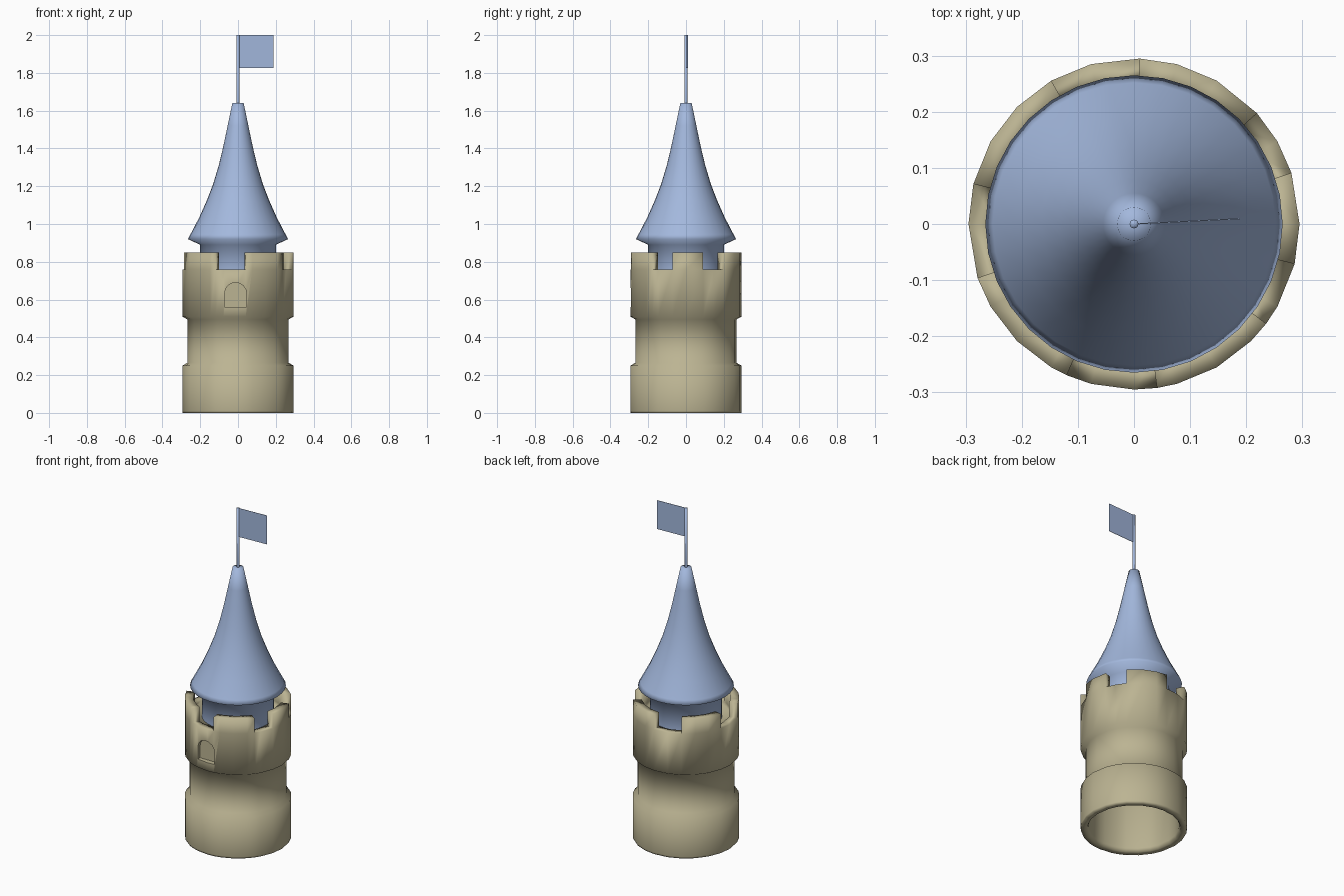
import bpy, bmesh, math

if "Cube" in bpy.data.objects:
    bpy.data.objects.remove(bpy.data.objects["Cube"])


def material(name, rgb):
    m = bpy.data.materials.new(name)
    m.diffuse_color = (*rgb, 1)
    m.use_nodes = True
    m.node_tree.nodes["Principled BSDF"].inputs["Base Color"].default_value = m.diffuse_color
    return m


SAND = material("sand stone", (0.50, 0.455, 0.29))
BLUE = material("slate blue", (0.366, 0.479, 0.723))


def finish(name, bm, mat, smooth=True):
    bmesh.ops.recalc_face_normals(bm, faces=bm.faces)
    me = bpy.data.meshes.new(name)
    bm.to_mesh(me)
    bm.free()
    me.materials.append(mat)
    for p in me.polygons:
        p.use_smooth = smooth
    ob = bpy.data.objects.new(name, me)
    bpy.context.collection.objects.link(ob)
    return ob


def lathe(profile, angles, closed=False):
    """Revolve (radius, z) points; radius 0 makes a pole."""
    bm = bmesh.new()
    rings = []
    for r, z in profile:
        if r == 0:
            rings.append([bm.verts.new((0, 0, z))] * len(angles))
        else:
            rings.append([bm.verts.new((r * math.cos(math.radians(a)),
                                        r * math.sin(math.radians(a)), z)) for a in angles])
    pairs = list(zip(rings, rings[1:]))
    if closed:
        pairs.append((rings[-1], rings[0]))
    n = len(angles)
    for a, b in pairs:
        for i in range(n):
            j = (i + 1) % n
            quad = list(dict.fromkeys((a[i], a[j], b[j], b[i])))
            if len(quad) > 2:
                bm.faces.new(quad)
    return bm


# Tower shell with battlements
MERLONS = [(-14, 18), (42, 88), (120, 166), (199, 246), (278, 323)]
edges = [e % 360 for m in MERLONS for e in m]
angles = sorted(edges + [a for a in range(0, 360, 15)
                         if all(abs((a - e + 180) % 360 - 180) > 4 for e in edges)])
tower_profile = [(0, 0.70), (0.245, 0.70), (0.25, 0.02), (0.26, 0), (0.293, 0),
                 (0.295, 0.01), (0.295, 0.25), (0.268, 0.265), (0.268, 0.495),
                 (0.295, 0.51), (0.295, 0.76), (0.248, 0.76), (0.248, 0.735), (0, 0.735)]
bm = lathe(tower_profile, angles)


def on_merlon(f):
    c = f.calc_center_median()
    a = math.degrees(math.atan2(c.y, c.x)) % 360
    return (all(abs(v.co.z - 0.76) < 1e-4 for v in f.verts)
            and any(s < a < e or s < a - 360 < e for s, e in MERLONS))


top = [f for f in bm.faces if on_merlon(f)]
ext = bmesh.ops.extrude_face_region(bm, geom=top)
bmesh.ops.translate(bm, vec=(0, 0, 0.088),
                    verts=[g for g in ext["geom"] if isinstance(g, bmesh.types.BMVert)])
bmesh.ops.delete(bm, geom=[f for f in top if f.is_valid], context="FACES")
tower = finish("tower", bm, SAND)

# Arched window niche
bm = bmesh.new()
cx, half, spring = -0.0125, 0.058, 0.632
outline = [(cx - half, 0.56), (cx + half, 0.56)]
outline += [(cx + half * math.cos(math.pi * i / 8), spring + half * math.sin(math.pi * i / 8))
            for i in range(9)]
face = bm.faces.new([bm.verts.new((x, -0.4, z)) for x, z in outline])
ext = bmesh.ops.extrude_face_region(bm, geom=[face])
bmesh.ops.translate(bm, vec=(0, 0.136, 0),
                    verts=[g for g in ext["geom"] if isinstance(g, bmesh.types.BMVert)])
cutter = finish("window_cutter", bm, SAND, smooth=False)
cutter.hide_render = True
cutter.display_type = "WIRE"
mod = tower.modifiers.new("window", "BOOLEAN")
mod.operation = "DIFFERENCE"
mod.solver = "EXACT"
mod.object = cutter

# Turret drum and flared roof in one revolved form
round_angles = [i * 11.25 for i in range(32)]
roof_profile = [(0.2, 0.735), (0.2, 0.89), (0.265, 0.92), (0.252, 0.945), (0.205, 1.035),
                (0.165, 1.125), (0.132, 1.21), (0.102, 1.31), (0.078, 1.41), (0.055, 1.52),
                (0.03, 1.64), (0, 1.64)]
finish("roof", lathe(roof_profile, round_angles), BLUE)

# Flagpole
finish("flagpole", lathe([(0.008, 1.62), (0.008, 2.0), (0, 2.0)],
                         [i * 45 for i in range(8)]), BLUE)

# Flag, turned slightly off the x axis
bm = bmesh.new()
bmesh.ops.create_cube(bm, size=1)
for v in bm.verts:
    x = 0.003 + (v.co.x + 0.5) * 0.186
    v.co = (x, x * 0.05 + v.co.y * 0.002, 1.9125 + v.co.z * 0.175)
finish("flag", bm, BLUE, smooth=False)
